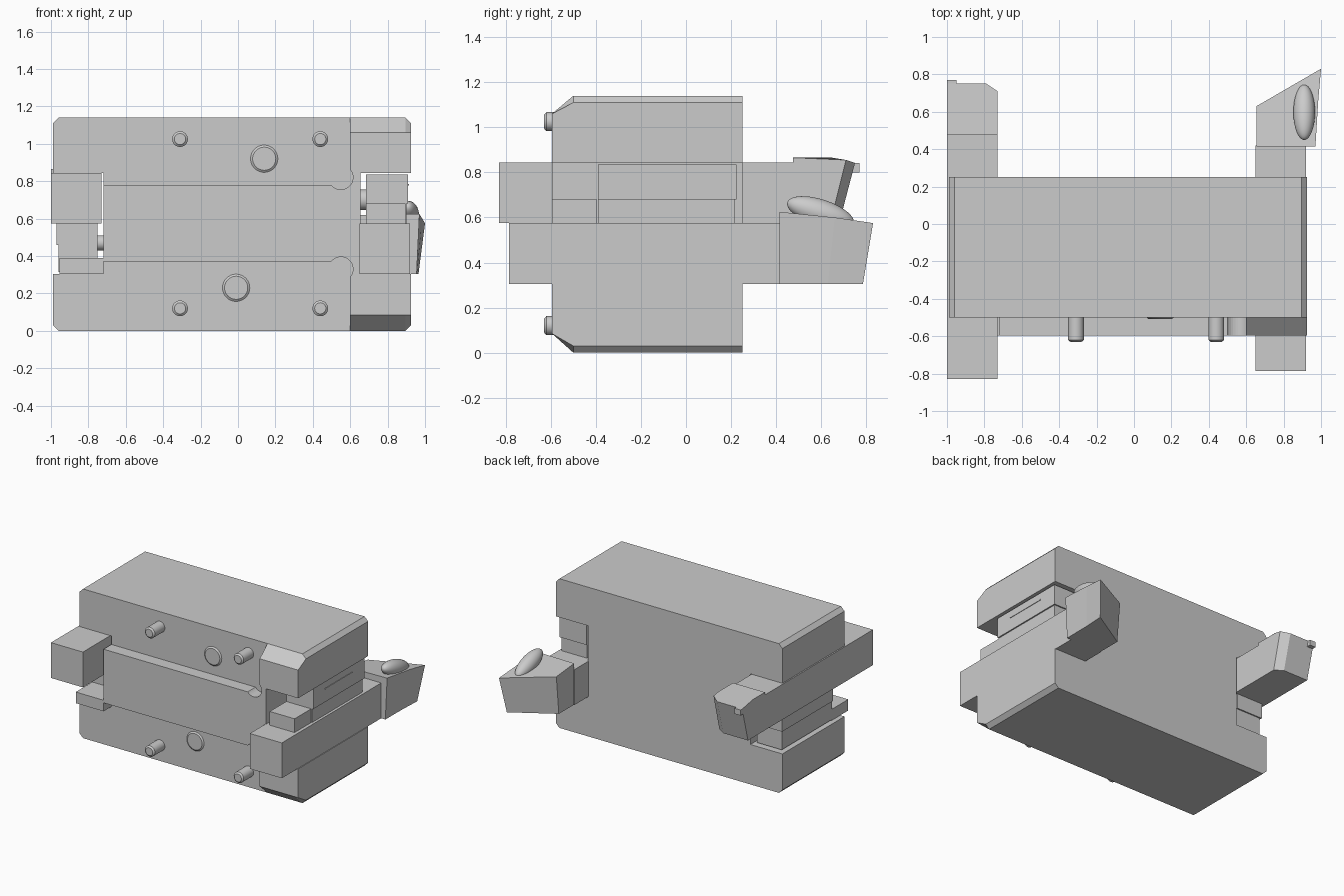
import bpy, bmesh, math
from mathutils import Vector

if "Cube" in bpy.data.objects:
    bpy.data.objects.remove(bpy.data.objects["Cube"])


def loft(name, loop_a, loop_b):
    """Closed solid between two matching loops of 3D points."""
    bm = bmesh.new()
    a = [bm.verts.new(p) for p in loop_a]
    b = [bm.verts.new(p) for p in loop_b]
    n = len(a)
    bm.faces.new(a)
    bm.faces.new(b[::-1])
    for i in range(n):
        j = (i + 1) % n
        bm.faces.new((a[i], b[i], b[j], a[j]))
    bmesh.ops.recalc_face_normals(bm, faces=bm.faces)
    me = bpy.data.meshes.new(name)
    bm.to_mesh(me)
    bm.free()
    ob = bpy.data.objects.new(name, me)
    bpy.context.collection.objects.link(ob)
    return ob


def box(name, x, y, z):
    ring = lambda h: [(x[0], y[0], h), (x[1], y[0], h), (x[1], y[1], h), (x[0], y[1], h)]
    return loft(name, ring(z[0]), ring(z[1]))


def cyl(name, start, end, r, r_end=None):
    """Cylinder or cone frustum between two points."""
    s, e = Vector(start), Vector(end)
    d = e - s
    u = d.orthogonal().normalized()
    v = d.normalized().cross(u)
    def ring(c, rad):
        return [c + rad * (math.cos(t) * u + math.sin(t) * v)
                for t in (2 * math.pi * i / 32 for i in range(32))]
    ob = loft(name, ring(s, r), ring(e, r if r_end is None else r_end))
    bpy.ops.object.select_all(action='DESELECT')
    bpy.context.view_layer.objects.active = ob
    ob.select_set(True)
    bpy.ops.object.shade_smooth_by_angle(angle=math.radians(30))
    return ob


# Main block: chamfered rectangle with a side channel on the left and right
L, R, H, C = -0.99, 0.925, 1.14, 0.03
LW, RW, Z0, Z1, ZM = -0.72, 0.655, 0.305, 0.845, 0.575
body = [(L, C), (L + C, 0), (R - C, 0), (R, C), (R, Z0), (RW, Z0), (RW, Z1), (R, Z1),
        (R, H - C), (R - C, H), (L + C, H), (L, H - C), (L, Z1), (LW, Z1), (LW, Z0), (L, Z0)]
loft("main_block", [(x, -0.5, z) for x, z in body], [(x, 0.25, z) for x, z in body])

# Raised T-shaped front: centre bar and right column with round corner reliefs
arc = [(0.55 + 0.065 * math.cos(math.radians(a)), 0.82 + 0.065 * math.sin(math.radians(a)))
       for a in (218 + 182 * i / 16 for i in range(17))]
relief = ([(LW, 0.78)] + arc + [(0.6, H), (R - C, H), (R, H - C), (R, Z1), (RW, Z1),
          (RW, Z0), (R, Z0), (R, C), (R - C, 0), (0.6, 0)]
          + [(x, 1.15 - z) for x, z in arc[::-1]] + [(LW, 0.37)])
loft("raised_front", [(x, -0.595, min(max(z, 0.085), 1.06)) for x, z in relief],
     [(x, -0.5, z) for x, z in relief])

# Sliding arms
box("left_arm", (-1, -0.73), (-0.83, 0.475), (ZM, Z1))
box("right_arm", (0.65, 0.92), (-0.785, 0.42), (Z0, ZM))

# Left arm head: corner cut, back face leaning in towards the bottom
loft("left_arm_head",
     [(-1, 0.475, 0.865), (-0.73, 0.475, 0.865), (-0.73, 0.65, 0.865), (-0.73, 0.71, 0.855),
      (-0.79, 0.75, 0.842), (-1, 0.75, 0.842), (-1, 0.62, 0.865)],
     [(-1, 0.475, ZM), (-0.73, 0.475, ZM), (-0.73, 0.6, ZM), (-0.73, 0.64, ZM),
      (-0.79, 0.68, ZM), (-1, 0.68, ZM), (-1, 0.58, ZM)])
box("left_head_lip", (-1, -0.95), (0.72, 0.77), (0.80, 0.842))

# Right arm head: slanted wedge with a rounded pad on top
loft("right_arm_head",
     [(0.655, 0.415, 0.62), (0.97, 0.415, 0.625), (0.985, 0.66, 0.6), (1.0, 0.83, 0.575),
      (0.655, 0.63, 0.6)],
     [(0.655, 0.415, Z0), (0.955, 0.415, Z0), (0.957, 0.63, Z0), (0.965, 0.785, Z0),
      (0.655, 0.6, Z0)])
bpy.ops.mesh.primitive_uv_sphere_add(segments=32, ring_count=16, location=(0.91, 0.597, 0.62),
                                     rotation=(math.radians(-18), 0, 0))
pad = bpy.context.object
pad.name = "right_head_pad"
pad.scale = (0.058, 0.155, 0.06)
bpy.ops.object.shade_smooth_by_angle(angle=math.radians(60))

# Filler blocks in the channels, with stop blocks in front and spacer pins
box("right_filler_lower", (0.685, 0.9), (-0.39, 0.215), (ZM, 0.68))
box("right_filler_upper", (0.685, 0.91), (-0.39, 0.225), (0.68, 0.835))
box("right_filler_rib", (0.9, 0.914), (-0.25, 0.075), (0.777, 0.785))
box("right_stop", (0.685, 0.895), (-0.595, -0.395), (ZM, 0.68))
cyl("right_spacer_pin", (0.65, -0.1, 0.7), (0.69, -0.1, 0.7), 0.055)
box("left_filler_lower", (-0.96, -0.75), (-0.39, 0.215), (0.315, 0.46))
box("left_filler_upper", (-0.97, -0.75), (-0.39, 0.225), (0.46, ZM))
box("left_stop", (-0.955, LW), (-0.595, -0.395), (Z0, 0.39))
cyl("left_spacer_pin", (-0.755, -0.1, 0.47), (-0.715, -0.1, 0.47), 0.04)

# Four guide pins with chamfered tips
for x in (-0.31, 0.44):
    for z in (0.12, 1.025):
        cyl("guide_pin", (x, -0.49, z), (x, -0.62, z), 0.042)
        cyl("guide_pin_tip", (x, -0.62, z), (x, -0.63, z), 0.042, 0.03)

# Two low round plugs in the front face
for x, z in ((0.14, 0.92), (-0.01, 0.23)):
    cyl("front_plug", (x, -0.495, z), (x, -0.508, z), 0.08, 0.062)
